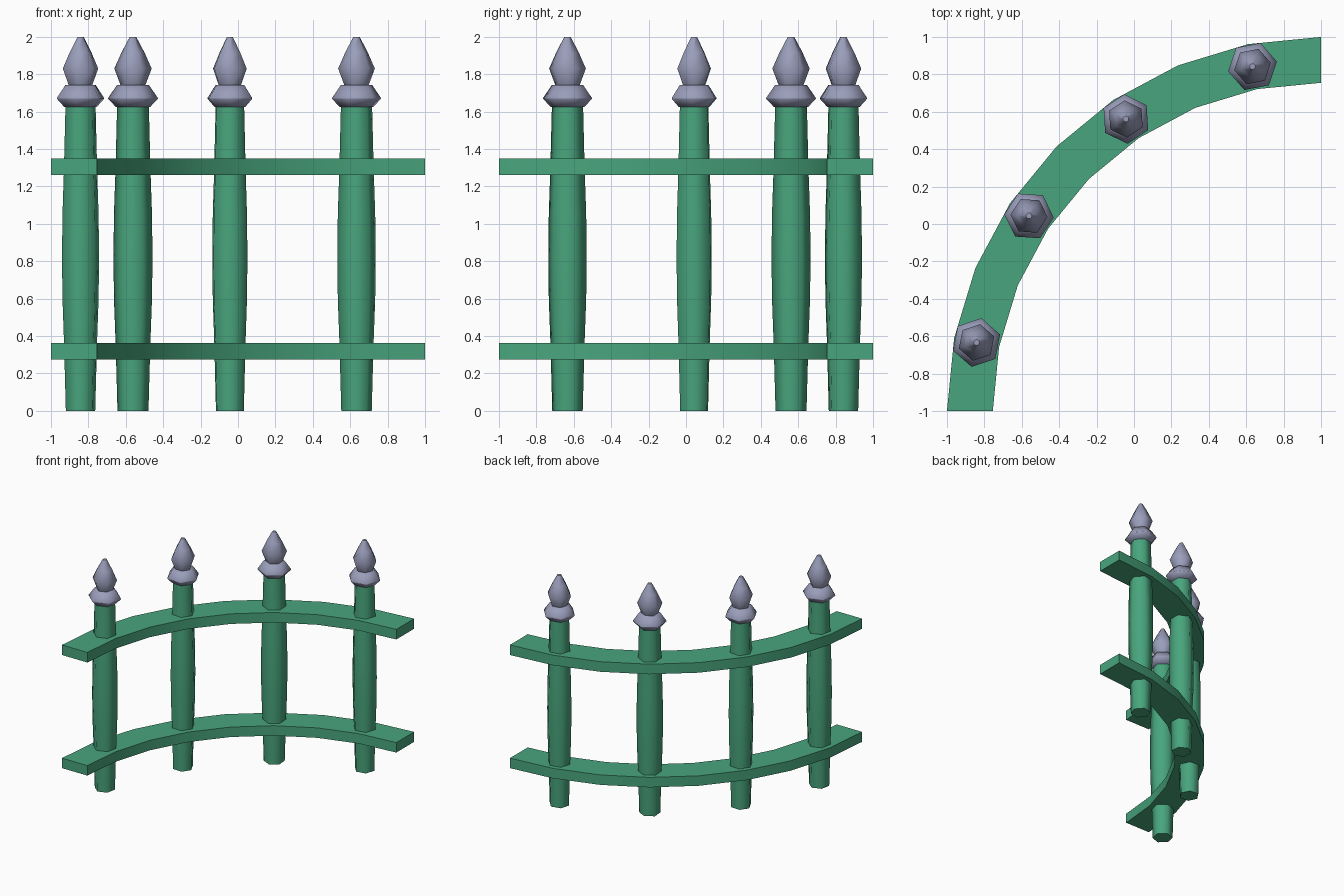
import bpy, bmesh, math

if "Cube" in bpy.data.objects:
    bpy.data.objects.remove(bpy.data.objects["Cube"])

CX, CY = 1.0, -1.0          # centre of the quarter-circle plan
R_OUT, R_IN = 2.0, 1.755
R_MID = 1.878
STEP = math.radians(11.25)


def material(name, rgb):
    m = bpy.data.materials.new(name)
    m.diffuse_color = (*rgb, 1)
    m.use_nodes = True
    m.node_tree.nodes["Principled BSDF"].inputs["Base Color"].default_value = m.diffuse_color
    return m


GREEN = material("green paint", (0.065, 0.376, 0.205))
GREY = material("blue grey metal", (0.32, 0.34, 0.49))


def finish(name, bm, mat):
    bmesh.ops.recalc_face_normals(bm, faces=bm.faces)
    mesh = bpy.data.meshes.new(name)
    bm.to_mesh(mesh)
    bm.free()
    mesh.materials.append(mat)
    ob = bpy.data.objects.new(name, mesh)
    bpy.context.collection.objects.link(ob)
    bpy.ops.object.select_all(action='DESELECT')
    ob.select_set(True)
    bpy.context.view_layer.objects.active = ob
    bpy.ops.object.shade_smooth_by_angle(angle=math.radians(62))
    return ob


def loft(name, rings, mat):
    """Skin a list of equal-length point rings and cap both ends."""
    bm = bmesh.new()
    vs = [[bm.verts.new(p) for p in r] for r in rings]
    n = len(rings[0])
    for a, b in zip(vs, vs[1:]):
        for i in range(n):
            j = (i + 1) % n
            bm.faces.new((a[i], a[j], b[j], b[i]))
    bm.faces.new(vs[0])
    bm.faces.new(vs[-1])
    return finish(name, bm, mat)


def plan(r, a, z):
    return (CX - r * math.cos(a), CY + r * math.sin(a), z)


def hex_lathe(name, profile, a, mat):
    """Six-sided turned part, with a corner pointing along the rail."""
    x, y, _ = plan(R_MID, a, 0)
    turn = math.pi / 2 - a
    rings = [[(x + r * math.cos(turn + k * math.pi / 3),
               y + r * math.sin(turn + k * math.pi / 3), z) for k in range(6)]
             for r, z in profile]
    return loft(name, rings, mat)


# Curved rails
for name, z0, z1 in (("lower_rail", 0.275, 0.362), ("upper_rail", 1.262, 1.35)):
    loft(name, [[plan(R_OUT, i * STEP, z0), plan(R_OUT, i * STEP, z1),
                 plan(R_IN, i * STEP, z1), plan(R_IN, i * STEP, z0)]
                for i in range(9)], GREEN)

POST = [(0.083, 0), (0.093, 0.36), (0.102, 0.6), (0.1045, 0.82),
        (0.102, 1.05), (0.094, 1.28), (0.085, 1.63)]
COLLAR = [(0.092, 1.625), (0.133, 1.668), (0.133, 1.673), (0.085, 1.743)]
SPIKE = [(0.066, 1.74), (0.1, 1.83), (0.062, 1.915), (0.017, 2.0)]

# Posts with collar and spike finials
for k in range(4):
    a = (2 * k + 1) * STEP
    hex_lathe(f"post_{k + 1}", POST, a, GREEN)
    hex_lathe(f"finial_collar_{k + 1}", COLLAR, a, GREY)
    hex_lathe(f"finial_spike_{k + 1}", SPIKE, a, GREY)
